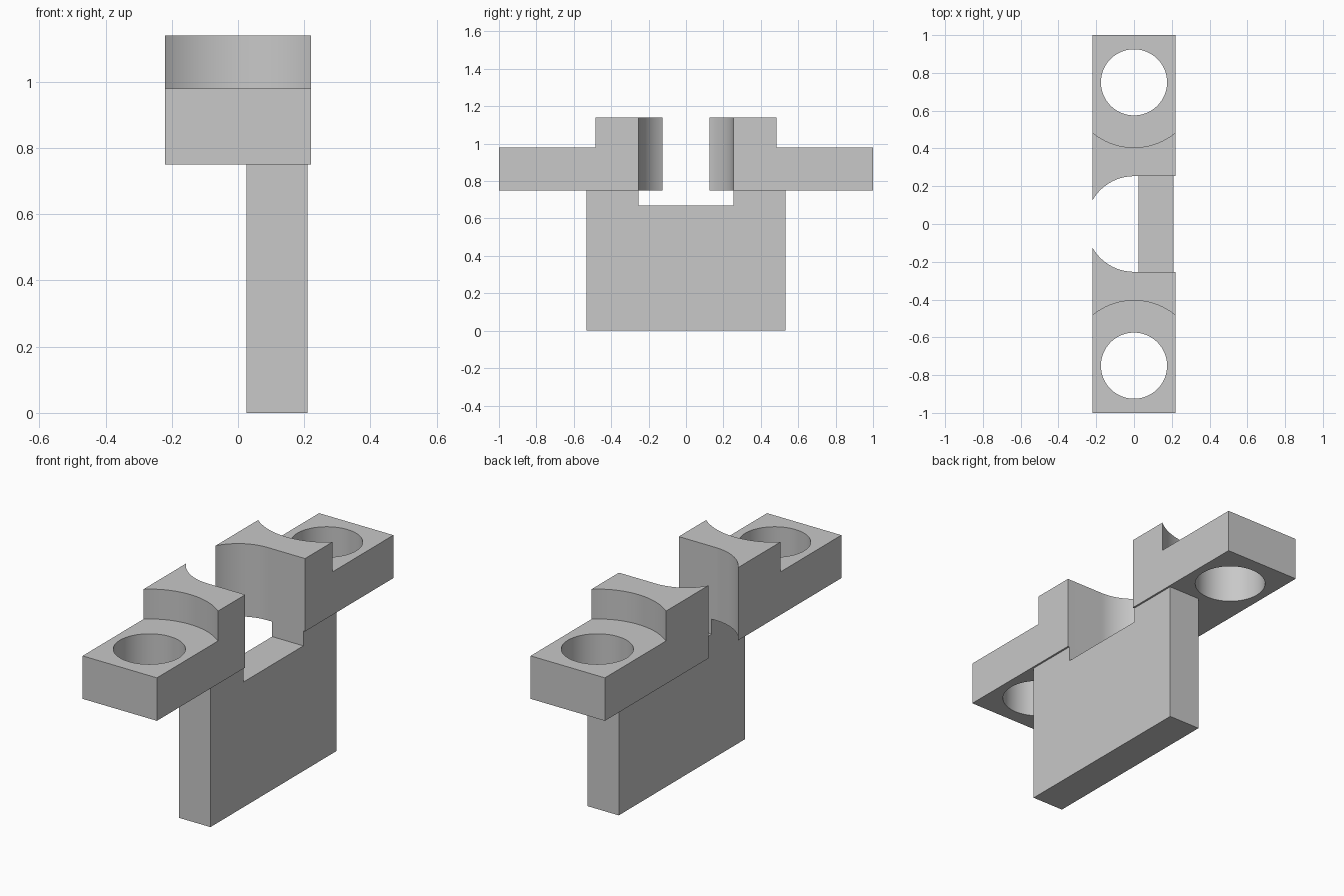
import bpy, bmesh, math
from mathutils import Vector

cube = bpy.data.objects.get("Cube")
if cube:
    bpy.data.objects.remove(cube, do_unlink=True)

GREY = (0.58, 0.58, 0.58, 1)
grey = bpy.data.materials.new("plain grey")
grey.use_nodes = True
grey.diffuse_color = GREY
grey.node_tree.nodes["Principled BSDF"].inputs["Base Color"].default_value = GREY

HALF_W = 0.22                            # half width of the lugs
BOTTOM, LEDGE, TOP = 0.75, 0.98, 1.14    # lug heights
SLOT_R, HOLE_R, BORE_R = 0.253, 0.175, 0.345
HOLE_Y = 0.75


def prism(name, points, sweep):
    """Closed outline extruded along a vector."""
    bm = bmesh.new()
    face = bm.faces.new([bm.verts.new(p) for p in points])
    moved = bmesh.ops.extrude_face_region(bm, geom=[face], use_keep_orig=True)["geom"]
    bmesh.ops.translate(bm, vec=Vector(sweep),
                        verts=[v for v in moved if isinstance(v, bmesh.types.BMVert)])
    bmesh.ops.recalc_face_normals(bm, faces=bm.faces)
    mesh = bpy.data.meshes.new(name)
    bm.to_mesh(mesh)
    bm.free()
    mesh.materials.append(grey)
    obj = bpy.data.objects.new(name, mesh)
    bpy.context.collection.objects.link(obj)
    return obj


def select(obj):
    bpy.ops.object.select_all(action="DESELECT")
    obj.select_set(True)
    bpy.context.view_layer.objects.active = obj


def cut_round(obj, y, radius, z0, z1, sides=96):
    """Cut a vertical round hole out of the object."""
    ring = [(radius * math.cos(2 * math.pi * i / sides),
             y + radius * math.sin(2 * math.pi * i / sides), z0) for i in range(sides)]
    cutter = prism("cutter", ring, (0, 0, z1 - z0))
    cutter.hide_render = True
    mod = obj.modifiers.new("hole", "BOOLEAN")
    mod.operation, mod.solver, mod.object = "DIFFERENCE", "EXACT", cutter
    select(obj)
    bpy.ops.object.modifier_apply(modifier=mod.name)
    bpy.data.objects.remove(cutter, do_unlink=True)


# Two mirrored lugs: straight-and-round slot wall inside, stepped bolt seat outside
for name, side in (("front_lug", -1), ("back_lug", 1)):
    reach = math.asin(HALF_W / SLOT_R)
    steps = 24
    outline = [(-HALF_W, side, BOTTOM), (HALF_W, side, BOTTOM),
               (HALF_W, side * SLOT_R, BOTTOM)]
    for i in range(steps + 1):
        a = reach * i / steps
        outline.append((-SLOT_R * math.sin(a), side * SLOT_R * math.cos(a), BOTTOM))
    lug = prism(name, outline, (0, 0, TOP - BOTTOM))
    cut_round(lug, side * HOLE_Y, BORE_R, LEDGE, TOP + 0.2)
    cut_round(lug, side * HOLE_Y, HOLE_R, BOTTOM - 0.2, TOP + 0.2)
    select(lug)
    bpy.ops.object.shade_smooth_by_angle(angle=math.radians(30))

# Upright plate with a shallow notch in its top edge
PLATE_Y, NOTCH_Z, PLATE_X = 0.533, 0.67, 0.025
half = [(PLATE_Y, 0), (PLATE_Y, BOTTOM), (SLOT_R, BOTTOM), (SLOT_R, NOTCH_Z)]
profile = half + [(-y, z) for y, z in reversed(half)]
prism("upright_plate", [(PLATE_X, y, z) for y, z in profile], (0.185, 0, 0))
